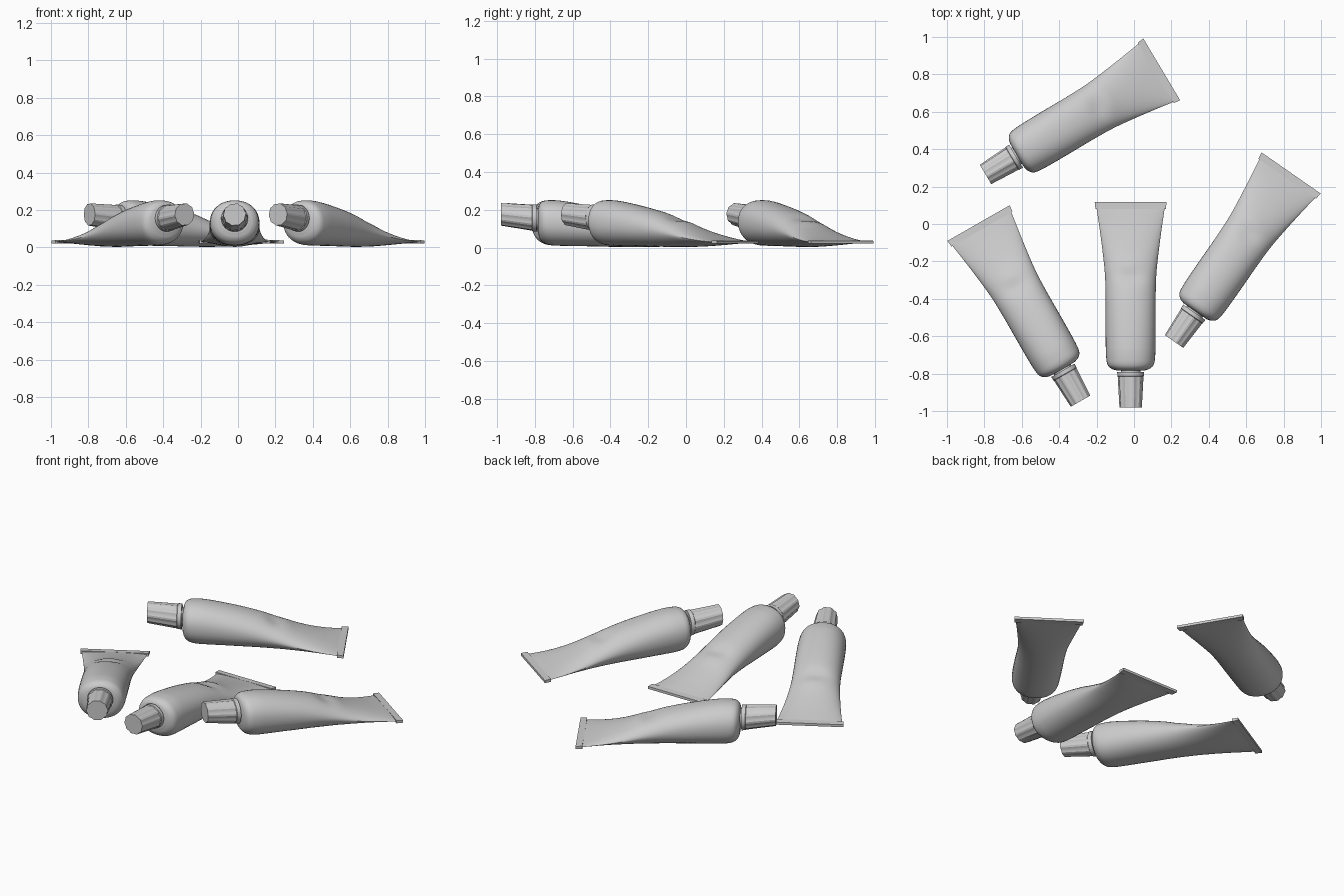
import bpy, bmesh, math
from mathutils import Matrix

if "Cube" in bpy.data.objects:
    bpy.data.objects.remove(bpy.data.objects["Cube"])

grey = bpy.data.materials.new("plain_grey")
grey.use_nodes = True
COLOUR = (0.6, 0.6, 0.6, 1)
grey.diffuse_color = COLOUR
grey.node_tree.nodes["Principled BSDF"].inputs["Base Color"].default_value = COLOUR


def loft(name, rings, angle=35):
    """Mesh skinned over equal closed rings, with both ends filled."""
    bm = bmesh.new()
    rows = [[bm.verts.new(p) for p in ring] for ring in rings]
    for a, b in zip(rows, rows[1:]):
        for i in range(len(a)):
            j = (i + 1) % len(a)
            bm.faces.new((a[i], a[j], b[j], b[i]))
    bm.faces.new(rows[0])
    bm.faces.new(rows[-1])
    bmesh.ops.recalc_face_normals(bm, faces=bm.faces)
    mesh = bpy.data.meshes.new(name)
    bm.to_mesh(mesh)
    bm.free()
    mesh.materials.append(grey)
    ob = bpy.data.objects.new(name, mesh)
    bpy.context.collection.objects.link(ob)
    bpy.ops.object.select_all(action='DESELECT')
    ob.select_set(True)
    bpy.context.view_layer.objects.active = ob
    bpy.ops.object.shade_smooth_by_angle(angle=math.radians(angle))
    return ob


def spline(keys, steps):
    """Catmull-Rom points through a list of tuples."""
    out = []
    for k in range(len(keys) - 1):
        p = [keys[max(0, min(len(keys) - 1, k + d))] for d in (-1, 0, 1, 2)]
        # tangents scaled to uneven spacing along the tube
        h = p[2][0] - p[1][0]
        for n in range(steps):
            t = n / steps
            row = [p[1][0] + h * t]
            for a, b, c, d in list(zip(*p))[1:]:
                m1 = h * (c - a) / (p[2][0] - p[0][0])
                m2 = h * (d - b) / (p[3][0] - p[1][0])
                row.append((2*t**3 - 3*t*t + 1) * b + (t**3 - 2*t*t + t) * m1
                           + (3*t*t - 2*t**3) * c + (t**3 - t*t) * m2)
            out.append(row)
    return out + [list(keys[-1])]


# Tube outline: distance from cap tip, half width, underside, top
OUTLINE = [(.197, .075, .08, .205), (.205, .10, .05, .23), (.225, .122, .027, .246),
           (.26, .13, .014, .251), (.32, .133, .010, .248), (.45, .134, .008, .225),
           (.60, .134, .005, .19), (.72, .138, .003, .15), (.85, .152, .005, .10),
           (.97, .168, .012, .062), (1.07, .183, .022, .036)]


def body_ring(s, w, low, high, sides=40):
    flat = max(0, min(1, (s - .5) / .4))
    ring = []
    for i in range(sides):
        a = math.tau * i / sides
        c, d = math.cos(a), math.sin(a)
        x = w * math.copysign(abs(c) ** .92, c)
        z = (low + high) / 2 + (high - low) / 2 * math.copysign(abs(d) ** (.92 + .35 * flat), d)
        if d > 0:  # thumb dent with a small ridge behind it
            z -= .012 * math.exp(-(x / .06) ** 2 - ((s - .70) / .035) ** 2)
            z += .005 * math.exp(-(x / .06) ** 2 - ((s - .77) / .03) ** 2)
        ring.append((x, s, z))
    return ring


def round_ring(s, r, z, sides=40, groove=0):
    return [((r - groove * (i // 2 % 2)) * math.cos(math.tau * i / sides), s,
             z + (r - groove * (i // 2 % 2)) * math.sin(math.tau * i / sides)) for i in range(sides)]


def slab_ring(s, w, low, high):
    return [(-w, s, low), (w, s, low), (w, s, high), (-w, s, high)]


def make_tube(name, x, y, turn):
    parts = [
        loft(name + "_body", [body_ring(*k) for k in spline(OUTLINE, 5)]),
        loft(name + "_neck", [round_ring(.17, .052, .157), round_ring(.21, .052, .152)]),
        # Fluted cap with a smooth collar, tilted slightly upwards
        loft(name + "_cap", [round_ring(0, .060, .176, groove=.003),
                             round_ring(.165, .069, .158, groove=.004),
                             round_ring(.168, .071, .158), round_ring(.19, .072, .156)], 25),
        # Crimped tail fold
        loft(name + "_crimp", [slab_ring(1.06, .188, .021, .039), slab_ring(1.097, .192, .021, .036)]),
    ]
    for ob in parts:
        ob.matrix_world = Matrix.Translation((x, y, 0)) @ Matrix.Rotation(math.radians(turn), 4, 'Z')


# Cap tip position and heading of each tube
make_tube("centre_tube", -.018, -.98, 0)
make_tube("right_tube", -.286, -.947, 29.8)
make_tube("left_tube", .214, -.628, -34.8)
make_tube("back_tube", -.794, .265, -59.2)
